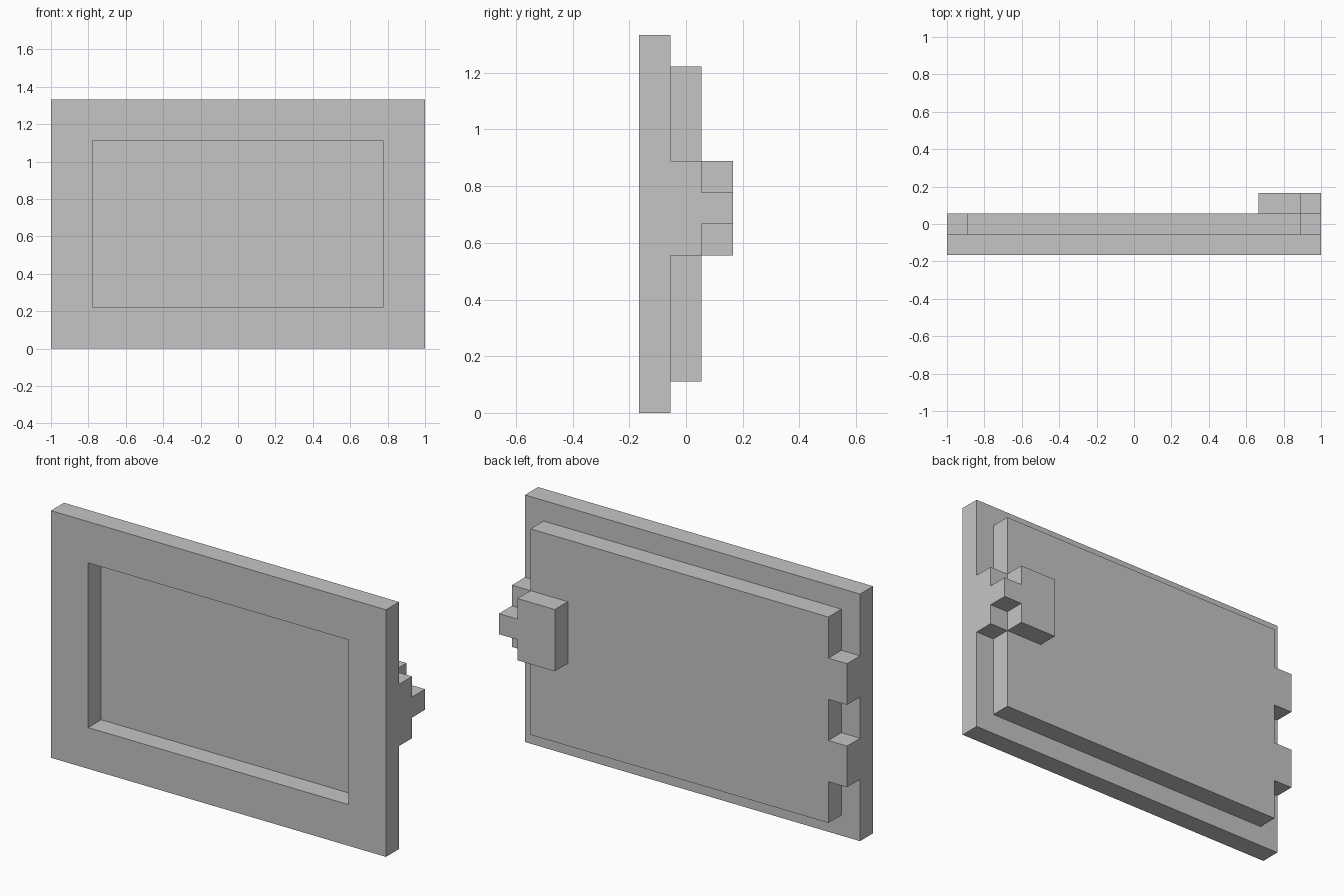
import bpy, bmesh

if "Cube" in bpy.data.objects:
    bpy.data.objects.remove(bpy.data.objects["Cube"])

U = 1 / 9  # every size is a multiple of this step

grey = bpy.data.materials.new("plain_grey")
grey.diffuse_color = (0.56, 0.56, 0.56, 1)
grey.use_nodes = True
grey.node_tree.nodes["Principled BSDF"].inputs["Base Color"].default_value = grey.diffuse_color


def slab(name, outline, layer, window=None):
    """Extrude an x/z outline (in steps) one step deep; a matching window is left open."""
    y0 = (layer - 1.5) * U
    bm = bmesh.new()
    outer = [bm.verts.new((x * U, y0, z * U)) for x, z in outline]
    if window:
        inner = [bm.verts.new((x * U, y0, z * U)) for x, z in window]
        for i in range(len(outer)):
            bm.faces.new((outer[i - 1], outer[i], inner[i], inner[i - 1]))
    else:
        bm.faces.new(outer)
    # extrude the flat shape backwards, keeping its front
    ext = bmesh.ops.extrude_face_region(bm, geom=bm.faces[:], use_keep_orig=True)
    moved = [g for g in ext["geom"] if isinstance(g, bmesh.types.BMVert)]
    bmesh.ops.translate(bm, verts=moved, vec=(0, U, 0))
    bmesh.ops.recalc_face_normals(bm, faces=bm.faces[:])
    mesh = bpy.data.meshes.new(name)
    bm.to_mesh(mesh)
    bm.free()
    mesh.materials.append(grey)
    obj = bpy.data.objects.new(name, mesh)
    bpy.context.collection.objects.link(obj)
    return obj


# Front frame with a window
slab("front_frame", [(-9, 0), (9, 0), (9, 12), (-9, 12)], 0,
     window=[(-7, 2), (7, 2), (7, 10), (-7, 10)])

# Middle panel: one wide tab on the right, two hinge tabs on the left
right_edge = [(8, 1), (8, 5), (9, 5), (9, 8), (8, 8), (8, 11)]
left_edge = [(-8, 11)]
for top in (9, 5):
    left_edge += [(-8, top), (-9, top), (-9, top - 2), (-8, top - 2)]
left_edge.append((-8, 1))
slab("middle_panel", right_edge + left_edge, 1)

# Back latch with a small thumb tab
slab("back_latch", [(6, 5), (8, 5), (8, 6), (9, 6), (9, 7), (8, 7), (8, 8), (6, 8)], 2)
